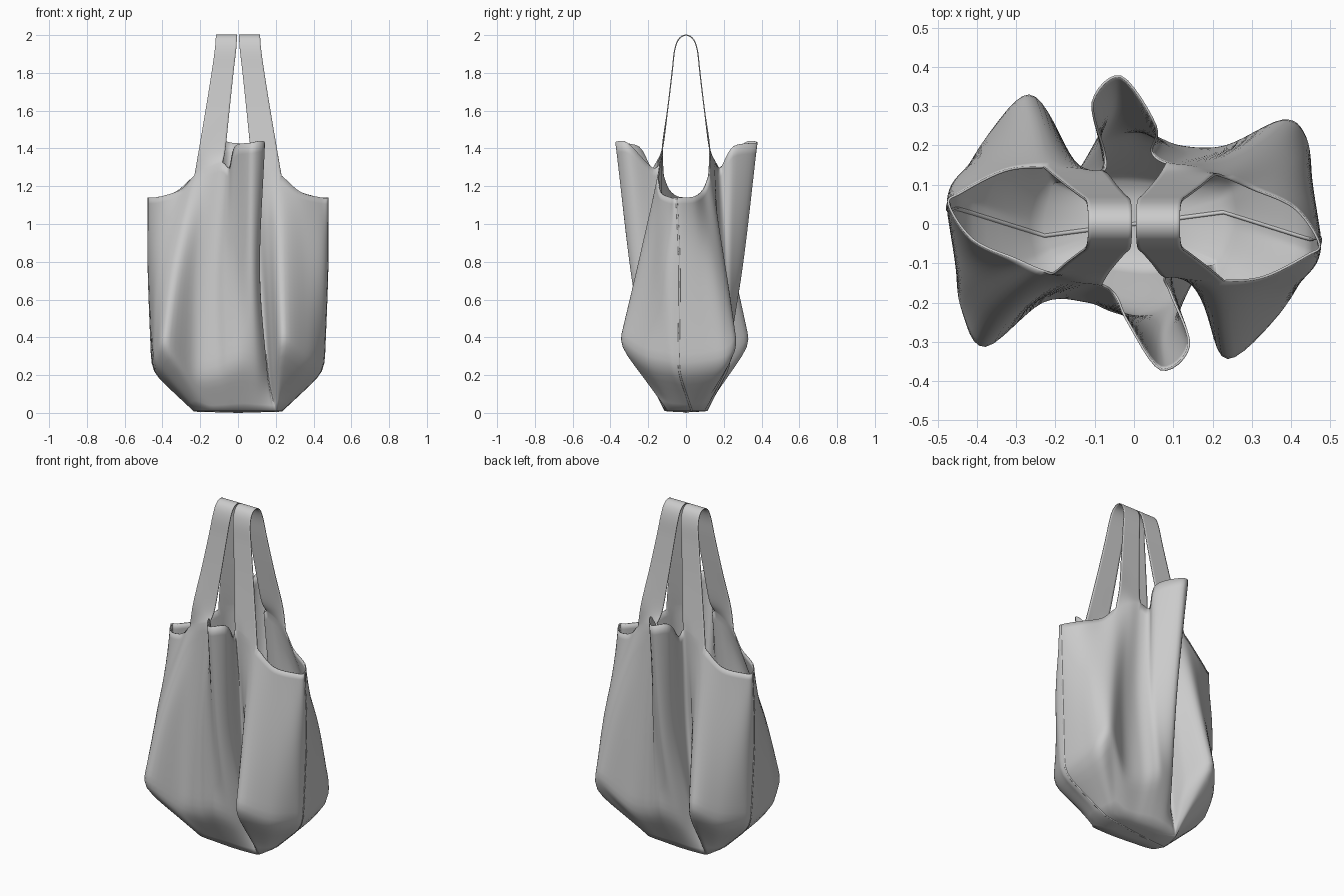
import bpy, bmesh
from mathutils import Vector

if "Cube" in bpy.data.objects:
    bpy.data.objects.remove(bpy.data.objects["Cube"])

SUB, ROWS = 6, 12   # samples per column gap / per height span

# Front half of the cloth, left seam to right seam. The back is the same half turned 180 degrees.
# Each column: base crease x, y, z | waist x, y (z = 0.75) | rim x, y, z
COLS = [
    (-.452, .04, .22, -.472, .035, -.472, .05, 1.14),   # left seam
    (-.45, -.12, .235, -.452, -.07, -.41, -.04, 1.145),
    (-.44, -.23, .27, -.41, -.16, -.30, -.09, 1.183),
    (-.385, -.32, .34, -.33, -.235, -.23, -.12, 1.255),  # left strap outer edge
    (-.235, -.20, .20, -.22, -.18, -.15, -.145, 1.30),
    (-.12, -.20, .20, -.13, -.175, -.082, -.155, 1.325),  # left strap inner edge
    (-.05, -.225, .23, -.07, -.205, -.045, -.185, 1.30),  # notch
    (.02, -.235, .25, -.01, -.24, -.015, -.25, 1.41),
    (.10, -.20, .22, .07, -.29, .068, -.37, 1.43),      # centre lobe
    (.15, -.14, .19, .113, -.23, .14, -.31, 1.43),
    (.155, -.12, .18, .10, -.125, .095, -.18, 1.30),    # notch
    (.17, -.125, .18, .13, -.12, .08, -.135, 1.325),    # right strap inner edge
    (.19, -.225, .26, .168, -.18, .15, -.14, 1.30),
    (.24, -.352, .36, .23, -.26, .23, -.145, 1.255),    # right strap outer edge
    (.37, -.235, .27, .36, -.18, .33, -.135, 1.17),
    (.44, -.10, .235, .455, -.11, .44, -.08, 1.14),
]
# Narrow base outline under the same columns
BASE = [(-.23, -.03), (-.22, -.055), (-.21, -.07), (-.19, -.085), (-.14, -.095), (-.08, -.1),
        (-.03, -.105), (.03, -.11), (.1, -.112), (.17, -.11), (.19, -.108), (.2, -.106),
        (.206, -.1), (.212, -.09), (.22, -.055), (.23, -.01)]
# Small shifts of the back half: column -> x, y, share at base / crease / waist / rim
BULGE, LOBE = (0, 1, .5, 0), (0, .4, .8, 1)
BACK = {3: (0, -.05, BULGE), 13: (-.03, -.015, BULGE),
        7: (.04, 0, LOBE), 8: (.035, .005, LOBE), 9: (.035, 0, LOBE), 10: (.02, 0, LOBE)}
# Strap edges going up: z, y, outer x, inner x
STRAP = [(1.4, -.125, .206, .066), (1.6, -.098, .172, .045), (1.8, -.074, .14, .024),
         (1.92, -.06, .123, .01), (1.98, -.037, .118, .006), (2.0, 0, .117, .005)]


def cr(a, b, c, d, t):
    """Catmull-Rom point between b and c."""
    return 0.5 * (2 * b + (c - a) * t + (2 * a - 5 * b + 4 * c - d) * t * t
                  + (3 * b - a - 3 * c + d) * t ** 3)


def curve(pts, n):
    """Sample an open smooth curve through pts."""
    p = [2 * pts[0] - pts[1]] + pts + [2 * pts[-1] - pts[-2]]
    return [cr(*p[i:i + 4], k / n) for i in range(len(pts) - 1) for k in range(n)] + [pts[-1]]


def column(c, b):
    return [Vector((b[0], b[1], .012)), Vector(c[:3]), Vector((c[3], c[4], .75)), Vector(c[5:])]


half = [column(c, b) for c, b in zip(COLS, BASE)]
ring = list(half)
for i, col in enumerate(half):
    dx, dy, share = BACK.get(i, (0, 0, LOBE))
    ring.append([Vector((-p.x + dx * w, -p.y + dy * w, p.z)) for p, w in zip(col, share)])
N = len(ring)

# Smooth every level around the ring, then straight base flanks and smooth walls upward
fine = []
for i in range(N):
    for k in range(SUB):
        lv = [cr(ring[i - 1][j], ring[i][j], ring[(i + 1) % N][j], ring[(i + 2) % N][j], k / SUB)
              for j in range(4)]
        flank = [lv[0].lerp(lv[1], r / 6) for r in range(6)]
        fine.append(flank + curve(lv[1:], ROWS))
M = len(fine)
# Soften the fold between flank and wall
for col in fine:
    for _ in range(2):
        old = [p.copy() for p in col]
        for j in range(3, 11):
            col[j] = (old[j - 1] + 2 * old[j] + old[j + 1]) / 4

bm = bmesh.new()
grid = [[bm.verts.new(p) for p in col] for col in fine]
for i in range(M):
    a, b = grid[i], grid[(i + 1) % M]
    for j in range(len(a) - 1):
        bm.faces.new((a[j], b[j], b[j + 1], a[j + 1]))

# Bottom, closed towards the centre
inner = [bm.verts.new((c[0].x * .5, c[0].y * .5, .008)) for c in fine]
mid = bm.verts.new((0, 0, .006))
for i in range(M):
    k = (i + 1) % M
    bm.faces.new((grid[k][0], grid[i][0], inner[i], inner[k]))
    bm.faces.new((inner[k], inner[i], mid))


# Straps grow out of the rim and arch over to the back
def strap(front, back, side):
    step_f, step_b = (1 if front[1] > front[0] else -1), (1 if back[1] > back[0] else -1)
    lines = []
    n = 2 * SUB
    for s in range(n + 1):
        f = grid[(front[0] * SUB + s * step_f) % M]
        b = grid[(back[0] * SUB + s * step_b) % M]
        t = s / n
        up = [Vector((side * (xo + (xi - xo) * t), y, z)) for z, y, xo, xi in STRAP]
        down = [Vector((p.x, -p.y, p.z)) for p in reversed(up[:-1])]
        pts = curve([f[-1].co.copy()] + up + down + [b[-1].co.copy()], 8)
        lines.append([f[-1]] + [bm.verts.new(p) for p in pts[1:-1]] + [b[-1]])
    for a, b in zip(lines, lines[1:]):
        for j in range(len(a) - 1):
            bm.faces.new((a[j], b[j], b[j + 1], a[j + 1]))


strap((3, 5), (29, 27), -1)
strap((13, 11), (19, 21), 1)

bmesh.ops.recalc_face_normals(bm, faces=bm.faces)
mesh = bpy.data.meshes.new("bag_cloth")
bm.to_mesh(mesh)
bm.free()
bag = bpy.data.objects.new("bag_cloth", mesh)
bpy.context.collection.objects.link(bag)
for p in mesh.polygons:
    p.use_smooth = True
cloth = bag.modifiers.new("cloth_thickness", 'SOLIDIFY')
cloth.thickness = .006
cloth.offset = 0

# Stitched seam running down one side, under the base and up the other
path = fine[0][::-1] + [Vector((0, 0, .006))] + fine[M // 2]
cu = bpy.data.curves.new("side_seam", 'CURVE')
cu.dimensions = '3D'
cu.bevel_depth = .006
cu.bevel_resolution = 1
sp = cu.splines.new('POLY')
sp.points.add(len(path) - 1)
for q, p in zip(sp.points, path):
    q.co = (p.x, p.y, p.z, 1)
seam = bpy.data.objects.new("side_seam", cu)
bpy.context.collection.objects.link(seam)
